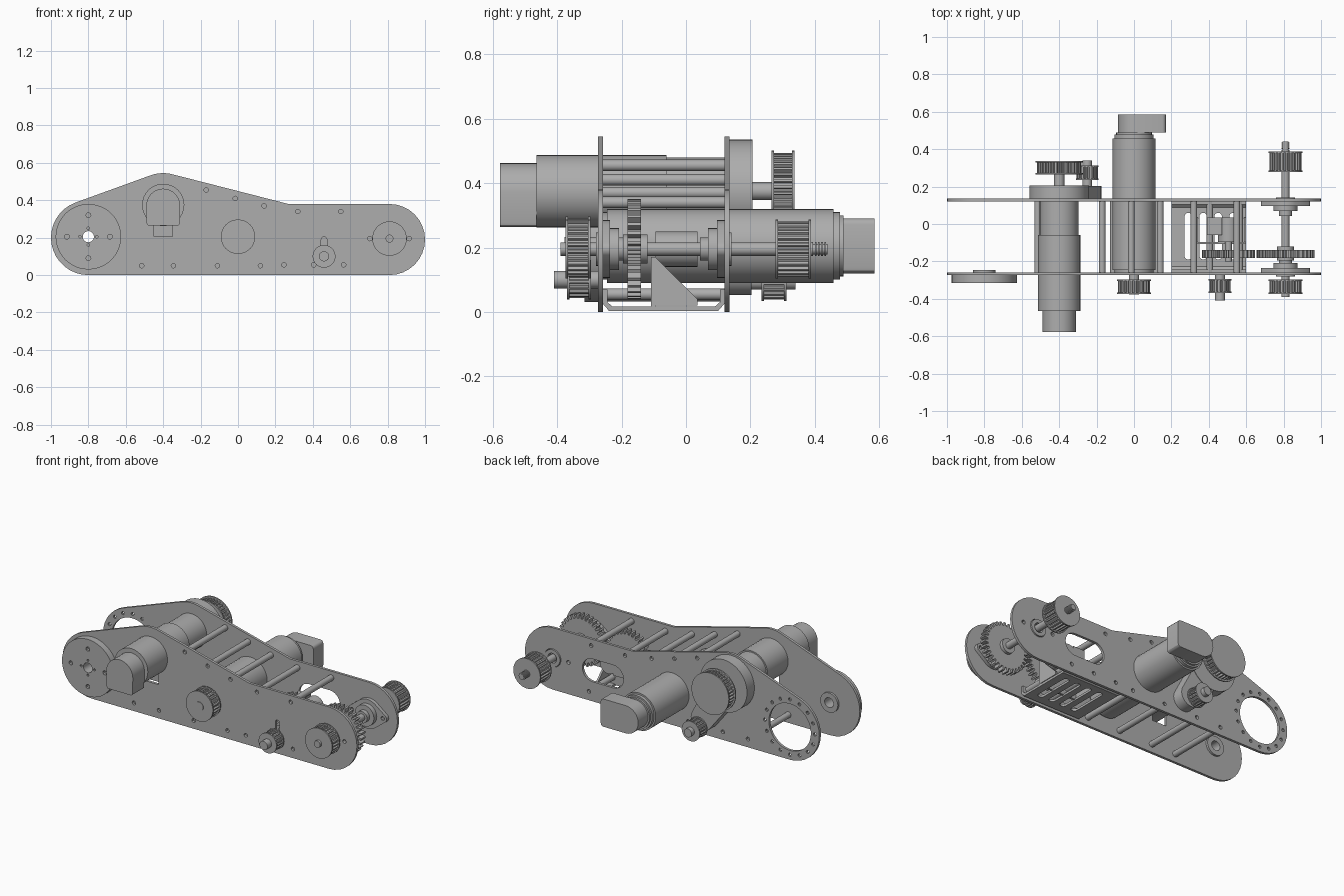
import bpy, bmesh
from math import sin, cos, pi, radians
from mathutils import Matrix, geometry

if "Cube" in bpy.data.objects:
    bpy.data.objects.remove(bpy.data.objects["Cube"])

metal = bpy.data.materials.new("grey_metal")
metal.use_nodes = True
metal.diffuse_color = (0.42, 0.42, 0.42, 1)
metal.node_tree.nodes["Principled BSDF"].inputs["Base Color"].default_value = metal.diffuse_color
parts = []
TURN = {"x": Matrix.Rotation(pi / 2, 4, "Z") @ Matrix.Rotation(pi / 2, 4, "X"),
        "y": Matrix.Rotation(pi / 2, 4, "X"), "z": Matrix.Identity(4)}
SHIFT = {"x": (1, 0, 0), "y": (0, 1, 0), "z": (0, 0, 1)}


def sheet(name, loops, lo, hi, axis="y"):
    """Extrude an outline with holes from lo to hi along an axis."""
    curve = bpy.data.curves.new(name, "CURVE")
    curve.dimensions, curve.fill_mode = "2D", "BOTH"
    curve.extrude = (hi - lo) / 2
    for loop in loops:
        spline = curve.splines.new("POLY")
        spline.points.add(len(loop) - 1)
        for point, (u, v) in zip(spline.points, loop):
            point.co = (u, v, 0, 1)
        spline.use_cyclic_u = True
    temp = bpy.data.objects.new(name + "_curve", curve)
    bpy.context.collection.objects.link(temp)
    graph = bpy.context.evaluated_depsgraph_get()
    mesh = bpy.data.meshes.new_from_object(temp.evaluated_get(graph))
    bpy.data.objects.remove(temp)
    mid = [(lo + hi) / 2 * s for s in SHIFT[axis]]
    mesh.transform(Matrix.Translation(mid) @ TURN[axis])
    bm = bmesh.new()
    bm.from_mesh(mesh)
    bmesh.ops.remove_doubles(bm, verts=bm.verts, dist=1e-5)
    bmesh.ops.recalc_face_normals(bm, faces=bm.faces)
    bm.to_mesh(mesh)
    bm.free()
    mesh.materials.clear()
    mesh.materials.append(metal)
    ob = bpy.data.objects.new(name, mesh)
    bpy.context.collection.objects.link(ob)
    parts.append(ob)
    return ob


def arc(u, v, r, a, b, n=16):
    return [(u + r * cos(radians(a + (b - a) * i / n)),
             v + r * sin(radians(a + (b - a) * i / n))) for i in range(n + 1)]


def circle(u, v, r, n=32):
    return arc(u, v, r, 0, 360, n)[:-1]


def ring(u, v, r, count, hole):
    return [circle(x, z, hole, 10) for x, z in circle(u, v, r, count)]


def hull(*groups):
    pts = [p for g in groups for p in g]
    return [pts[i] for i in geometry.convex_hull_2d(pts)]


def slot(u, v, u2, v2, r):
    return hull(circle(u, v, r, 24), circle(u2, v2, r, 24))


def rect(u, v, u2, v2):
    return [(u, v), (u2, v), (u2, v2), (u, v2)]


def disc(name, u, v, r, lo, hi, hole=0):
    return sheet(name, [circle(u, v, r)] + ([circle(u, v, hole, 20)] if hole else []), lo, hi)


def toothed(u, v, root, tip, count):
    pts = []
    for i in range(count):
        for f, r in ((0, root), (0.35, root), (0.5, tip), (0.85, tip)):
            a = 2 * pi * (i + f) / count
            pts.append((u + r * cos(a), v + r * sin(a)))
    return pts


def pulley(name, u, v, r, lo, hi, count):
    sheet(name + "_teeth", [toothed(u, v, r * 0.83, r * 0.93, count)], lo, hi)
    for side, a in (("front", lo), ("back", hi - 0.008)):
        disc(f"{name}_{side}_flange", u, v, r, a, a + 0.008)


# Side plates
outline = (arc(0.81, 0.19, 0.19, -90, 90) + [(0.27, 0.38)]
           + arc(-0.4, 0.345, 0.2, 75, 110, 8) + arc(-0.8, 0.2, 0.2, 110, 270))
rods = [(-0.17, 0.455), (-0.015, 0.41), (0.14, 0.37), (0.32, 0.34), (0.55, 0.34),
        (-0.515, 0.05), (-0.345, 0.05), (-0.11, 0.05), (0.12, 0.05)]
spare = [(0.245, 0.055), (0.405, 0.055), (0.565, 0.055)]
bolts = [circle(x, z, 0.012, 12) for x, z in rods + spare]
ears = [circle(x, 0.195, 0.012, 12) for x in (0.705, 0.915)]
axle_hole = [circle(0.81, 0.195, 0.055)]
sheet("front_plate", [outline, circle(-0.8, 0.205, 0.03, 20), rect(-0.45, 0.207, -0.35, 0.3),
                      slot(0.46, 0.1, 0.46, 0.19, 0.015)] + bolts + ears + axle_hole,
      -0.274, -0.258)
sheet("back_plate", [outline, circle(-0.8, 0.2, 0.143, 48), slot(0.4, 0.19, 0.54, 0.19, 0.07)]
      + ring(-0.8, 0.2, 0.17, 16, 0.01) + bolts + ears + axle_hole, 0.119, 0.135)
for i, (x, z) in enumerate(rods):
    disc(f"spacer_rod_{i + 1}", x, z, 0.018, -0.258, 0.119)
for i, (x, z) in enumerate(spare[1:]):
    disc(f"tray_rod_{i + 1}", x, z, 0.018, -0.258, 0.119)

# Round hub on the front plate
sheet("hub_disc", [circle(-0.8, 0.205, 0.175, 48), circle(-0.8, 0.205, 0.03, 20)]
      + ring(-0.8, 0.205, 0.115, 4, 0.013) + ring(-0.8, 0.205, 0.045, 4, 0.007), -0.315, -0.274)
disc("hub_boss", -0.8, 0.205, 0.06, -0.258, -0.245, 0.03)

# Upper motor with its gearbox and belt drive
disc("upper_motor_front", -0.4, 0.375, 0.113, -0.465, -0.06)
disc("upper_motor_back", -0.4, 0.375, 0.104, -0.06, 0.119)
sheet("upper_motor_cap", [hull(circle(-0.4, 0.372, 0.09), circle(-0.475, 0.277, 0.013, 12),
                               circle(-0.325, 0.277, 0.013, 12))], -0.578, -0.465)
disc("gearbox_disc", -0.4, 0.375, 0.16, 0.135, 0.207)
sheet("gearbox_lobe", [hull(circle(-0.36, 0.3, 0.09), circle(-0.245, 0.122, 0.07))], 0.135, 0.204)
disc("gearbox_shaft", -0.4, 0.375, 0.028, 0.2, 0.27)
pulley("gearbox_pulley", -0.4, 0.375, 0.127, 0.265, 0.337, 36)
disc("idler_shaft", -0.25, 0.095, 0.026, 0.2, 0.34)
pulley("idler_pulley", -0.25, 0.095, 0.061, 0.235, 0.312, 18)

# Lower motor
disc("lower_motor", 0, 0.205, 0.115, -0.245, 0.458)
disc("lower_motor_step", 0, 0.205, 0.105, 0.458, 0.478)
disc("lower_motor_neck", 0, 0.205, 0.095, 0.478, 0.49)
disc("lower_motor_mount", 0, 0.205, 0.105, -0.258, -0.245)
sheet("lower_motor_cap", [hull(circle(0, 0.205, 0.085), circle(0.152, 0.138, 0.018, 12),
                               circle(0.152, 0.272, 0.018, 12))], 0.488, 0.585)
disc("lower_motor_shaft", 0, 0.205, 0.028, -0.378, -0.258)
pulley("lower_motor_pulley", 0, 0.205, 0.092, -0.375, -0.297, 24)

# Belt tensioner
disc("tensioner_shaft", 0.46, 0.1, 0.027, -0.41, -0.258)
pulley("tensioner_pulley", 0.46, 0.1, 0.061, -0.37, -0.295, 18)

# Output axle with bearings, pulleys and gears
disc("axle", 0.81, 0.195, 0.021, -0.39, 0.39)
disc("axle_tip", 0.81, 0.195, 0.016, 0.385, 0.44)
for i in range(5):
    disc(f"axle_thread_{i + 1}", 0.81, 0.195, 0.022, 0.39 + i * 0.01, 0.395 + i * 0.01)
pulley("axle_front_pulley", 0.81, 0.195, 0.092, -0.375, -0.297, 24)
pulley("axle_back_pulley", 0.81, 0.195, 0.092, 0.278, 0.388, 24)
flange = hull(circle(0.81, 0.195, 0.09), circle(0.705, 0.195, 0.026, 16),
              circle(0.915, 0.195, 0.026, 16))
for side, wall, d in (("front", -0.258, 1), ("back", 0.119, -1)):
    def span(a, b):
        return sorted((wall + d * a, wall + d * b))
    sheet(side + "_bearing_flange", [flange] + ears, *span(0, 0.022))
    disc(side + "_bearing_boss", 0.81, 0.195, 0.065, *span(0.022, 0.05))
    disc(side + "_bearing_ring", 0.81, 0.195, 0.052, *span(-0.022, 0), 0.03)
    disc(side + "_axle_collar", 0.81, 0.195, 0.036, *span(0.05, 0.075))
sheet("axle_gear", [toothed(0.81, 0.195, 0.132, 0.155, 32)], -0.182, -0.14)
sheet("drive_gear", [toothed(0.505, 0.195, 0.12, 0.142, 30)], -0.182, -0.14)
disc("axle_gear_hub", 0.81, 0.195, 0.045, -0.195, -0.12)

# Small drive motor on its bracket
disc("drive_motor_shaft", 0.505, 0.195, 0.018, -0.2, -0.05)
disc("drive_motor", 0.505, 0.195, 0.055, -0.095, 0.035)
sheet("drive_motor_block", [rect(0.39, 0.14, 0.47, 0.25)], -0.06, 0.035)
sheet("bracket_wall", [rect(0.34, 0.01, 0.6, 0.17)], -0.108, -0.095)
gusset = [(-0.105, 0.02), (0.035, 0.02), (0.035, 0.04), (-0.095, 0.17), (-0.105, 0.17)]
for side, x in (("inner", 0.33), ("outer", 0.588)):
    sheet(f"bracket_{side}_gusset", [gusset], x, x + 0.012, "x")

# Slotted tray between the plates
sheet("tray_floor", [rect(0.2, -0.24, 0.6, 0.1)]
      + [slot(x, -0.17, x, 0.04, 0.02) for x in (0.29, 0.37, 0.45, 0.53)], 0.002, 0.016, "z")
for side, y, d in (("front", -0.258, 1), ("back", 0.119, -1)):
    lip = [(0, 0.025), (0.02, 0.002), (0.03, 0.016), (0.014, 0.03), (0.014, 0.07), (0, 0.07)]
    sheet(f"tray_{side}_lip", [[(y + d * u, z) for u, z in lip]], 0.2, 0.6, "x")

# Smooth rounded sides while keeping edges crisp
bpy.ops.object.select_all(action="DESELECT")
for ob in parts:
    ob.select_set(True)
bpy.context.view_layer.objects.active = parts[0]
bpy.ops.object.shade_smooth_by_angle(angle=radians(30))
